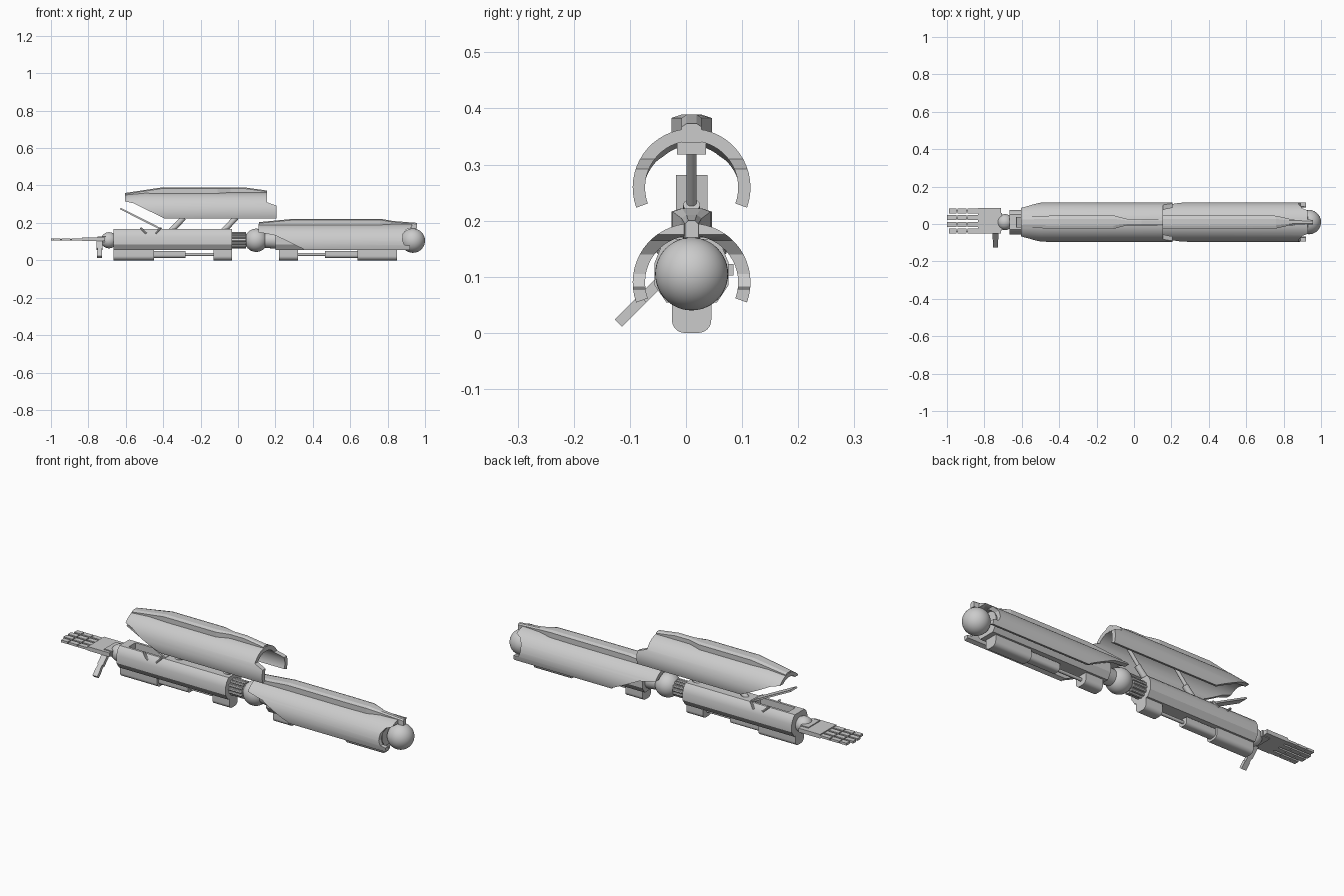
import bpy, bmesh, math
from mathutils import Vector

if "Cube" in bpy.data.objects:
    bpy.data.objects.remove(bpy.data.objects["Cube"])

Y0, Z0 = 0.01, 0.107          # arm axis


def finish(name, bm, smooth=True):
    bmesh.ops.recalc_face_normals(bm, faces=bm.faces)
    me = bpy.data.meshes.new(name)
    bm.to_mesh(me)
    bm.free()
    ob = bpy.data.objects.new(name, me)
    bpy.context.collection.objects.link(ob)
    bpy.ops.object.select_all(action='DESELECT')
    ob.select_set(True)
    bpy.context.view_layer.objects.active = ob
    if smooth:
        bpy.ops.object.shade_smooth_by_angle(angle=math.radians(30))
    return ob


def loft(name, rings, smooth=True):
    bm = bmesh.new()
    vs = [[bm.verts.new(p) for p in r] for r in rings]
    n = len(vs[0])
    for a, b in zip(vs, vs[1:]):
        for i in range(n):
            j = (i + 1) % n
            bm.faces.new((a[i], a[j], b[j], b[i]))
    bm.faces.new(vs[0])
    bm.faces.new(vs[-1])
    return finish(name, bm, smooth)


def prism_x(name, section, x0, x1, smooth=False):
    return loft(name, [[(x, y, z) for y, z in section] for x in (x0, x1)], smooth)


def box(name, x0, x1, y0, y1, z0, z1):
    return prism_x(name, [(y0, z0), (y1, z0), (y1, z1), (y0, z1)], x0, x1)


def rod(name, a, b, r, r2=None, seg=20):
    a, b = Vector(a), Vector(b)
    bm = bmesh.new()
    bmesh.ops.create_cone(bm, cap_ends=True, segments=seg, radius1=r,
                          radius2=r if r2 is None else r2, depth=(b - a).length)
    rot = (b - a).to_track_quat('Z', 'Y').to_matrix()
    for v in bm.verts:
        v.co = rot @ v.co + (a + b) / 2
    return finish(name, bm)


def ball(name, x, z, r):
    bm = bmesh.new()
    bmesh.ops.create_uvsphere(bm, u_segments=40, v_segments=24, radius=r)
    bmesh.ops.translate(bm, verts=bm.verts, vec=(x, Y0, z))
    return finish(name, bm)


def boolean(ob, cutter, op):
    m = ob.modifiers.new('cut', 'BOOLEAN')
    m.operation, m.object, m.solver = op, cutter, 'EXACT'
    bpy.ops.object.select_all(action='DESELECT')
    ob.select_set(True)
    bpy.context.view_layer.objects.active = ob
    bpy.ops.object.modifier_apply(modifier=m.name)
    bpy.data.objects.remove(cutter)
    bpy.ops.object.shade_smooth_by_angle(angle=math.radians(30))


def cover(name, cz, stations, outline, ridge):
    """Arched shell trimmed to a side outline, with a raised ridge on top."""
    n = 32
    angs = [math.radians(-20 + 220 * i / n) for i in range(n + 1)]
    arc = [(0.105, a) for a in angs] + [(0.083, a) for a in reversed(angs)]
    rings = [[(x, Y0 + s * r * math.cos(a), cz + s * r * math.sin(a)) for r, a in arc]
             for x, s in stations]
    shell = loft(name, rings)
    cutter = loft(name + '_cutter', [[(x, y, z) for x, z in outline] for y in (-0.3, 0.3)], False)
    boolean(shell, cutter, 'INTERSECT')
    rr = []
    for x, w, top in ridge:
        sec = [(-w, cz + 0.08), (w, cz + 0.08), (w, top - 0.006), (w * 0.5, top),
               (-w * 0.5, top), (-w, top - 0.006)]
        rr.append([(x, Y0 + y, z) for y, z in sec])
    loft(name + '_ridge', rr, False)


# arched covers
cover('forearm_cover', 0.259, [(-0.605, 0.9), (-0.5, 1), (0.22, 1)],
      [(-0.604, 0.45), (-0.604, 0.315), (-0.56, 0.305), (-0.365, 0.21), (0.145, 0.21),
       (0.155, 0.222), (0.206, 0.222), (0.206, 0.292), (0.155, 0.31), (0.155, 0.45)],
      [(-0.603, 0.028, 0.36), (-0.41, 0.036, 0.389), (-0.11, 0.036, 0.389),
       (-0.04, 0.018, 0.389), (0.04, 0.018, 0.389), (0.154, 0.018, 0.373)])
cover('upper_arm_cover', 0.09, [(0.1, 1), (0.98, 1)],
      [(0.11, 0.25), (0.11, 0.15), (0.2, 0.133), (0.35, 0.06), (0.36, 0.03), (0.92, 0.03),
       (0.92, 0.078), (0.89, 0.082), (0.88, 0.105), (0.882, 0.14), (0.9, 0.165),
       (0.93, 0.175), (0.925, 0.25)],
      [(0.112, 0.036, 0.204), (0.3, 0.036, 0.222), (0.64, 0.036, 0.222), (0.76, 0.034, 0.222),
       (0.83, 0.018, 0.21), (0.958, 0.012, 0.2)])

# inner arm bodies, faceted
half = [(0.04, 0.167), (0.055, 0.152), (0.066, 0.125), (0.066, 0.085), (0.045, 0.054)]
section = [(Y0 + y, z) for y, z in half] + [(Y0 - y, z) for y, z in reversed(half)]
forearm = prism_x('forearm_body', section, -0.665, -0.033)
boolean(forearm, box('recess_cutter', -0.62, -0.42, Y0 - 0.028, Y0 + 0.028, 0.135, 0.2), 'DIFFERENCE')
prism_x('upper_arm_body', section, 0.2, 0.875)

# ball joints and necks
ball('shoulder_ball', 0.935, 0.105, 0.065)
ball('elbow_ball', 0.097, 0.107, 0.062)
ball('wrist_ball', -0.69, 0.107, 0.043)
rod('elbow_neck', (-0.04, Y0, Z0), (0.06, Y0, Z0), 0.034)
for i in range(12):
    a = i * math.pi / 6
    y, z = Y0 + 0.036 * math.cos(a), Z0 + 0.036 * math.sin(a)
    rod('elbow_neck_rib', (-0.04, y, z), (0.042, y, z), 0.008, seg=8)
rod('upper_arm_neck', (0.12, Y0, Z0), (0.21, Y0, Z0), 0.038, 0.046)


# pistons below both arm segments
def rounded(w, z0, z1):
    r = w * 0.65
    pts = [(Y0 + w, z1)]
    for i in range(9):
        a = math.radians(-90 * i / 8)
        pts.append((Y0 + w - r + r * math.cos(a), z0 + r + r * math.sin(a)))
    return pts + [(2 * Y0 - y, z) for y, z in reversed(pts)]


def piston(name, xs, d):
    a, b, c, e, f = xs
    prism_x(name + '_cylinder', rounded(0.035, 0, 0.06), a, b, True)
    prism_x(name + '_sleeve', rounded(0.025, 0.012, 0.05), b - d * 0.01, c, True)
    rod(name + '_rod', (c - d * 0.01, Y0, 0.031), (e + d * 0.01, Y0, 0.031), 0.008)
    prism_x(name + '_anchor', rounded(0.035, 0, 0.06), e, f, True)


piston('forearm_piston', (-0.665, -0.45, -0.28, -0.13, -0.033), 1)
piston('upper_arm_piston', (0.85, 0.64, 0.465, 0.32, 0.22), -1)

# struts lifting the forearm cover
for x in (-0.36, -0.08):
    rod('cover_strut_sleeve', (x, Y0, 0.155), (x + 0.07, Y0, 0.228), 0.015)
    rod('cover_strut', (x, Y0, 0.155), (x + 0.15, Y0, 0.33), 0.009)
    box('cover_strut_mount', x + 0.12, x + 0.17, Y0 - 0.026, Y0 + 0.026, 0.318, 0.348)

# open hatch with hinge, plus small latches
loft('hatch', [[(-0.628, y, 0.281), (-0.412, y, 0.172), (-0.416, y, 0.164), (-0.632, y, 0.273)]
               for y in (Y0 - 0.028, Y0 + 0.028)], False)
rod('hatch_hinge', (-0.414, Y0 - 0.034, 0.167), (-0.414, Y0 + 0.034, 0.167), 0.009)
for s in (-1, 1):
    y = Y0 + s * 0.057
    rod('latch', (-0.52, Y0 + s * 0.045, 0.172), (-0.49, y, 0.143), 0.006, seg=10)
    rod('latch', (-0.415, Y0 + s * 0.045, 0.172), (-0.44, y, 0.143), 0.006, seg=10)

# hand
box('wrist_block', -0.75, -0.705, -0.035, 0.06, 0.098, 0.128)
box('palm', -0.835, -0.71, -0.05, 0.085, 0.102, 0.123)
for i in range(4):
    y = 0.07 - i * 0.036
    ends = [-0.83, -0.89, -0.945, -1.0 + (0.012 if i in (0, 3) else 0)]
    rod('finger_pin', (-0.82, y, 0.111), (ends[-1] + 0.01, y, 0.111), 0.004, seg=8)
    for a, b in zip(ends, ends[1:]):
        box('finger_segment', b, a - 0.005, y - 0.013, y + 0.013, 0.105, 0.117)
d, p = Vector((0, -0.707, -0.707)), Vector((0, 0.707, -0.707))
base = Vector((-0.74, -0.035, 0.103))
for a, b, w in ((0, 0.06, 0.016), (0.057, 0.085, 0.012), (0.082, 0.121, 0.014)):
    loft('thumb_segment', [[base + d * t + Vector((sx * w, 0, 0)) + p * (sp * 0.009)
         for sx, sp in ((-1, -1), (1, -1), (1, 1), (-1, 1))] for t in (a, b)], False)
